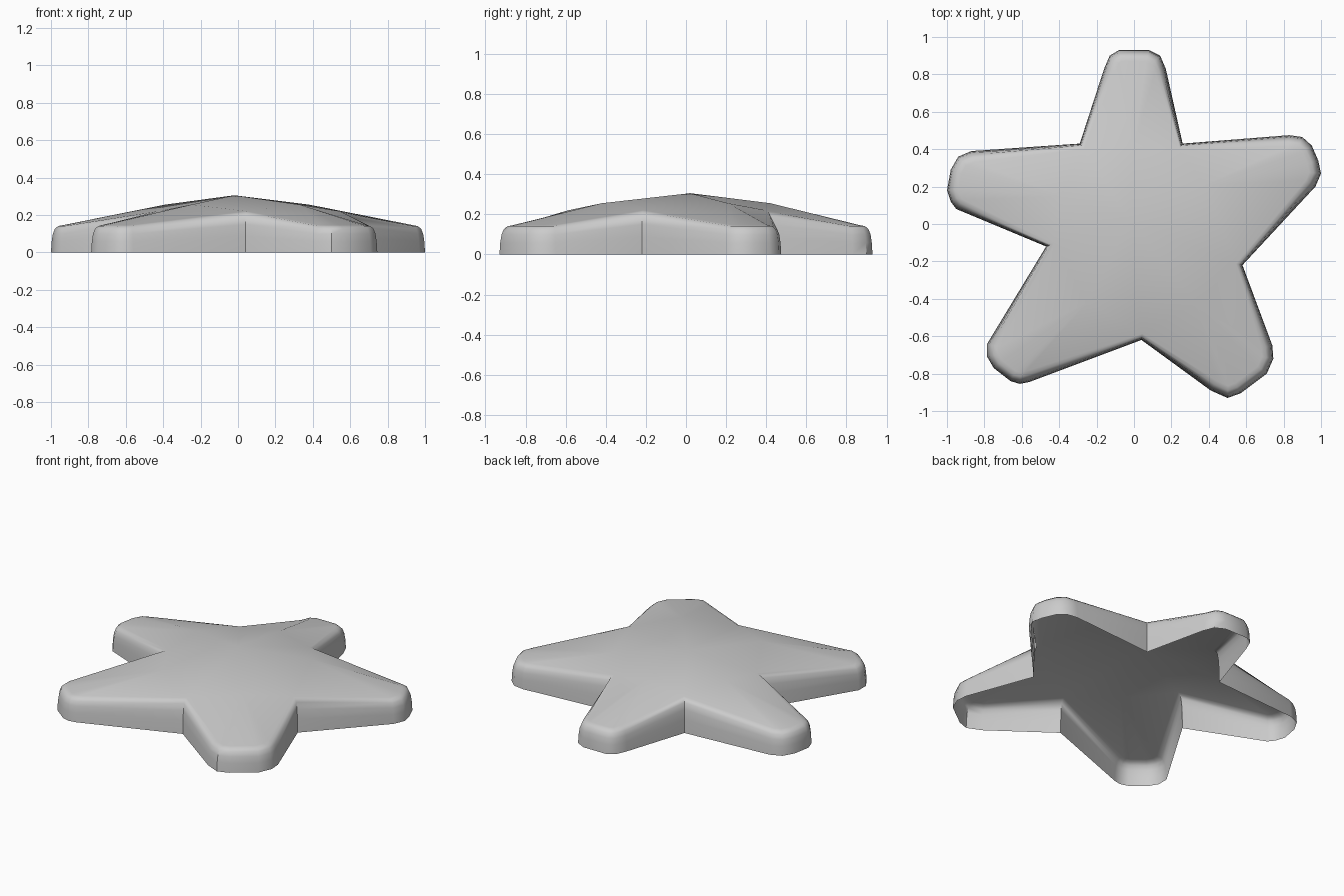
import bpy, bmesh
from mathutils import Vector

if "Cube" in bpy.data.objects:
    bpy.data.objects.remove(bpy.data.objects["Cube"])

# each arm: inner corner, then points round the blunt tip (clockwise from above); then its ridge point
arms = [
    ([(-.29, .43), (-.16, .83), (-.13, .90), (-.08, .93), (.08, .93), (.14, .90), (.17, .83)], (0, .42)),
    ([(.26, .43), (.83, .475), (.90, .465), (.95, .42), (.985, .34), (1.0, .27), (.97, .20)], (.38, .21)),
    ([(.58, -.22), (.74, -.65), (.745, -.72), (.71, -.80), (.57, -.905), (.50, -.93), (.41, -.89)], (.33, -.42)),
    ([(.04, -.62), (-.56, -.845), (-.61, -.855), (-.66, -.84), (-.75, -.77), (-.785, -.71), (-.785, -.64)], (-.25, -.42)),
    ([(-.47, -.12), (-.95, .08), (-.98, .12), (-1.0, .18), (-.98, .29), (-.94, .36), (-.87, .39)], (-.39, .15)),
]
APEX = (-.02, .02, .305)
TIP_Z, VALLEY_Z, RIDGE_Z = .145, .22, .255
# side profile: (fraction of inset, fraction of rim height)
profile = [(0, 0), (.06, .4), (.16, .68), (.34, .87), (.62, .97), (1, 1)]

pts = [Vector(p) for tip, _ in arms for p in tip]
n = len(pts)
step = len(arms[0][0])


def inward(i):
    """Mitred inward direction of the outline at point i."""
    a = (pts[i] - pts[i - 1]).normalized()
    b = (pts[(i + 1) % n] - pts[i]).normalized()
    na, nb = Vector((a.y, -a.x)), Vector((b.y, -b.x))
    m = (na + nb).normalized()
    return m / max(m.dot(na), .5)


bm = bmesh.new()

# rounded side wall, open underneath
rings = []
for f, h in profile:
    ring = []
    for i, p in enumerate(pts):
        valley = i % step == 0
        q = p + inward(i) * f * (.03 if valley else .06)
        ring.append(bm.verts.new((q.x, q.y, h * (VALLEY_Z if valley else TIP_Z))))
    rings.append(ring)
for lo, hi in zip(rings, rings[1:]):
    for i in range(n):
        j = (i + 1) % n
        bm.faces.new((lo[j], lo[i], hi[i], hi[j]))

# domed top: fan each arm from its ridge point, then close to the apex
rim = rings[-1]
apex = bm.verts.new(APEX)
for k, (_, r) in enumerate(arms):
    ridge = bm.verts.new((*r, RIDGE_Z))
    loop = [rim[(k * step + i) % n] for i in range(step + 1)]
    for a, b in zip(loop, loop[1:]):
        bm.faces.new((ridge, b, a))
    bm.faces.new((apex, ridge, loop[0]))
    bm.faces.new((apex, loop[-1], ridge))

bmesh.ops.recalc_face_normals(bm, faces=bm.faces)
if sum(f.normal.z for f in bm.faces) < 0:
    bmesh.ops.reverse_faces(bm, faces=bm.faces)
mesh = bpy.data.meshes.new("star_shell")
bm.to_mesh(mesh)
bm.free()
star = bpy.data.objects.new("star_shell", mesh)
bpy.context.collection.objects.link(star)

# smooth shading with crisp inner corners
bpy.context.view_layer.objects.active = star
star.select_set(True)
bpy.ops.object.shade_smooth_by_angle(angle=.7)
